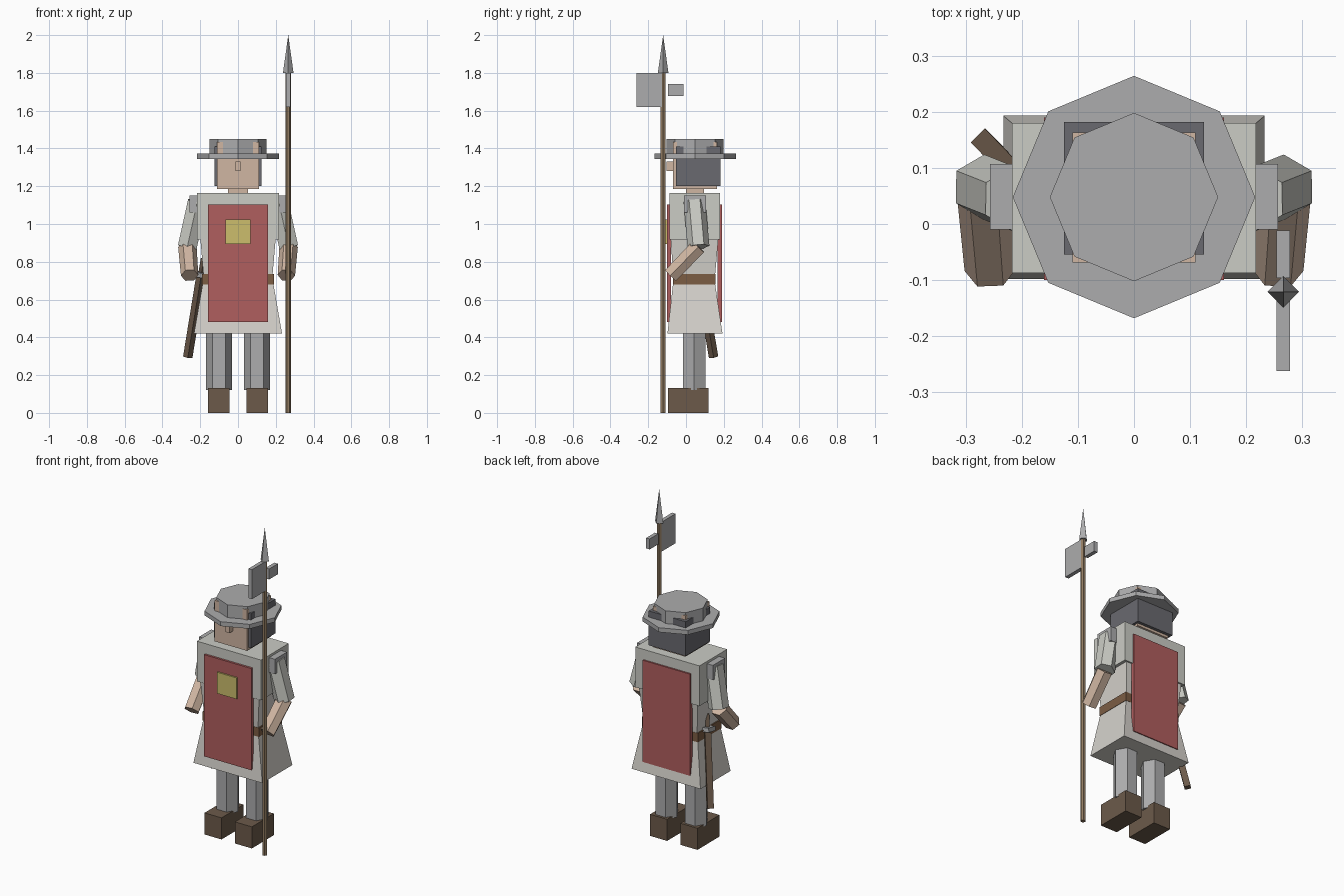
import bpy, bmesh, math
from mathutils import Vector

if "Cube" in bpy.data.objects:
    bpy.data.objects.remove(bpy.data.objects["Cube"])

CY = 0.046  # depth centre of the body


def mat(name, r, g, b):
    m = bpy.data.materials.new(name)
    lin = [((c / 255 + 0.055) / 1.055) ** 2.4 for c in (r, g, b)]
    m.diffuse_color = (*lin, 1)
    m.use_nodes = True
    m.node_tree.nodes["Principled BSDF"].inputs["Base Color"].default_value = m.diffuse_color
    return m


SKIN = mat("skin", 208, 182, 162)
METAL = mat("steel grey", 172, 172, 173)
COIF = mat("dark mail", 106, 106, 112)
QUILT = mat("quilted cloth", 203, 204, 197)
TUNIC = mat("tunic cloth", 213, 210, 204)
RED = mat("tabard red", 176, 94, 94)
YELLOW = mat("badge yellow", 204, 189, 108)
LEATHER = mat("dark leather", 108, 90, 74)
BELT = mat("belt brown", 124, 93, 68)
WOOD = mat("shaft wood", 146, 124, 98)


def loft(name, rings, material):
    """Skin a list of equal-length rings and cap both ends."""
    bm = bmesh.new()
    loops = [[bm.verts.new(p) for p in ring] for ring in rings]
    n = len(loops[0])
    for a, b in zip(loops, loops[1:]):
        for i in range(n):
            j = (i + 1) % n
            bm.faces.new((a[i], a[j], b[j], b[i]))
    bm.faces.new(loops[0])
    bm.faces.new(loops[-1])
    bmesh.ops.remove_doubles(bm, verts=bm.verts, dist=1e-5)
    bmesh.ops.recalc_face_normals(bm, faces=bm.faces)
    me = bpy.data.meshes.new(name)
    bm.to_mesh(me)
    bm.free()
    me.materials.append(material)
    ob = bpy.data.objects.new(name, me)
    bpy.context.collection.objects.link(ob)
    return ob


def rect(x0, x1, y0, y1, z):
    return [(x0, y0, z), (x1, y0, z), (x1, y1, z), (x0, y1, z)]


def box(name, x, y, z, material):
    return loft(name, [rect(*x, *y, z[0]), rect(*x, *y, z[1])], material)


def rod(name, p0, p1, r0, r1, n, material, ref=(1, 0, 0)):
    """n-sided rod from p0 to p1 with a corner pointing along ref."""
    p0, p1 = Vector(p0), Vector(p1)
    d = (p1 - p0).normalized()
    u = Vector(ref)
    u = (u - d * u.dot(d)).normalized()
    v = d.cross(u)
    angs = [2 * math.pi * i / n for i in range(n)]
    rings = [[p + (u * math.cos(a) + v * math.sin(a)) * r for a in angs]
             for p, r in ((p0, r0), (p1, r1))]
    if r1 == 0:
        rings[1] = [p1 + (u * math.cos(a) + v * math.sin(a)) * 1e-4 for a in angs]
    return loft(name, rings, material)


# Legs, boots, shoulders and arms on both sides
for s, side in ((-1, "right"), (1, "left")):
    box(f"{side}_boot", sorted((s * 0.045, s * 0.16)), (-0.095, 0.118), (0, 0.132), LEATHER)
    rod(f"{side}_leg", (s * 0.1, 0.043, 0.12), (s * 0.1, 0.043, 0.46), 0.069, 0.069, 6, METAL)
    box(f"{side}_shoulder", sorted((s * 0.19, s * 0.257)), (-0.01, 0.107), (1.06, 1.15), METAL)
    elbow = Vector((s * 0.268, 0.066, 0.88))
    rod(f"{side}_upper_arm", (s * 0.215, 0.045, 1.12), elbow, 0.058, 0.058, 6, QUILT, (0, 1, 0))
    rod(f"{side}_forearm", elbow, (s * 0.256, -0.082, 0.728), 0.049, 0.046, 6, SKIN)

# Tunic skirt, belt, waist and chest
loft("skirt", [rect(-0.233, 0.233, -0.098, 0.193, 0.42),
               rect(-0.186, 0.186, -0.068, 0.153, 0.69)], TUNIC)
box("belt", (-0.19, 0.19), (-0.07, 0.156), (0.68, 0.735), BELT)
loft("waist", [rect(-0.182, 0.182, -0.067, 0.153, 0.72),
               rect(-0.2, 0.2, -0.082, 0.172, 0.93)], TUNIC)
box("chest", (-0.217, 0.217), (-0.087, 0.18), (0.918, 1.164), QUILT)

# Tabard panels and badge
box("tabard_front", (-0.16, 0.16), (-0.1, -0.08), (0.48, 1.102), RED)
box("tabard_back", (-0.16, 0.16), (0.168, 0.19), (0.48, 1.102), RED)
box("badge", (-0.067, 0.067), (-0.109, -0.1), (0.893, 1.023), YELLOW)

# Neck, head, nose and mail coif
box("neck", (-0.052, 0.052), (0.0, 0.095), (1.15, 1.2), SKIN)
box("head", (-0.11, 0.11), (-0.069, 0.163), (1.185, 1.435), SKIN)
box("nose", (-0.014, 0.014), (-0.102, -0.06), (1.28, 1.332), SKIN)
box("coif", (-0.125, 0.125), (-0.054, 0.182), (1.2, 1.41), COIF)

# Kettle hat
rod("hat_brim", (0, 0.048, 1.345), (0, 0.048, 1.372), 0.216, 0.216, 8, METAL)
rod("hat_crown", (0, 0.048, 1.365), (0, 0.048, 1.45), 0.15, 0.15, 8, METAL)

# Halberd
HX, HY = 0.266, -0.121
rod("halberd_shaft", (HX, HY, 0), (HX, HY, 1.81), 0.015, 0.015, 6, WOOD)
rod("halberd_tip", (HX, HY, 1.8), (HX, HY, 2.0), 0.028, 0, 4, METAL)
box("halberd_blade", (HX - 0.012, HX + 0.012), (-0.262, -0.124), (1.62, 1.8), METAL)
box("halberd_fluke", (HX - 0.012, HX + 0.012), (-0.096, -0.012), (1.677, 1.741), METAL)

# Sheathed sword at the right hip
tip, top = Vector((-0.266, 0.146, 0.295)), Vector((-0.197, 0.074, 0.72))
up = (top - tip).normalized()
rod("scabbard", tip, top, 0.025, 0.025, 4, LEATHER)
rod("sword_guard", top, top + up * 0.025, 0.045, 0.045, 4, METAL, (1, 1, 0))
rod("sword_grip", top + up * 0.02, top + up * 0.1, 0.016, 0.016, 4, LEATHER)
